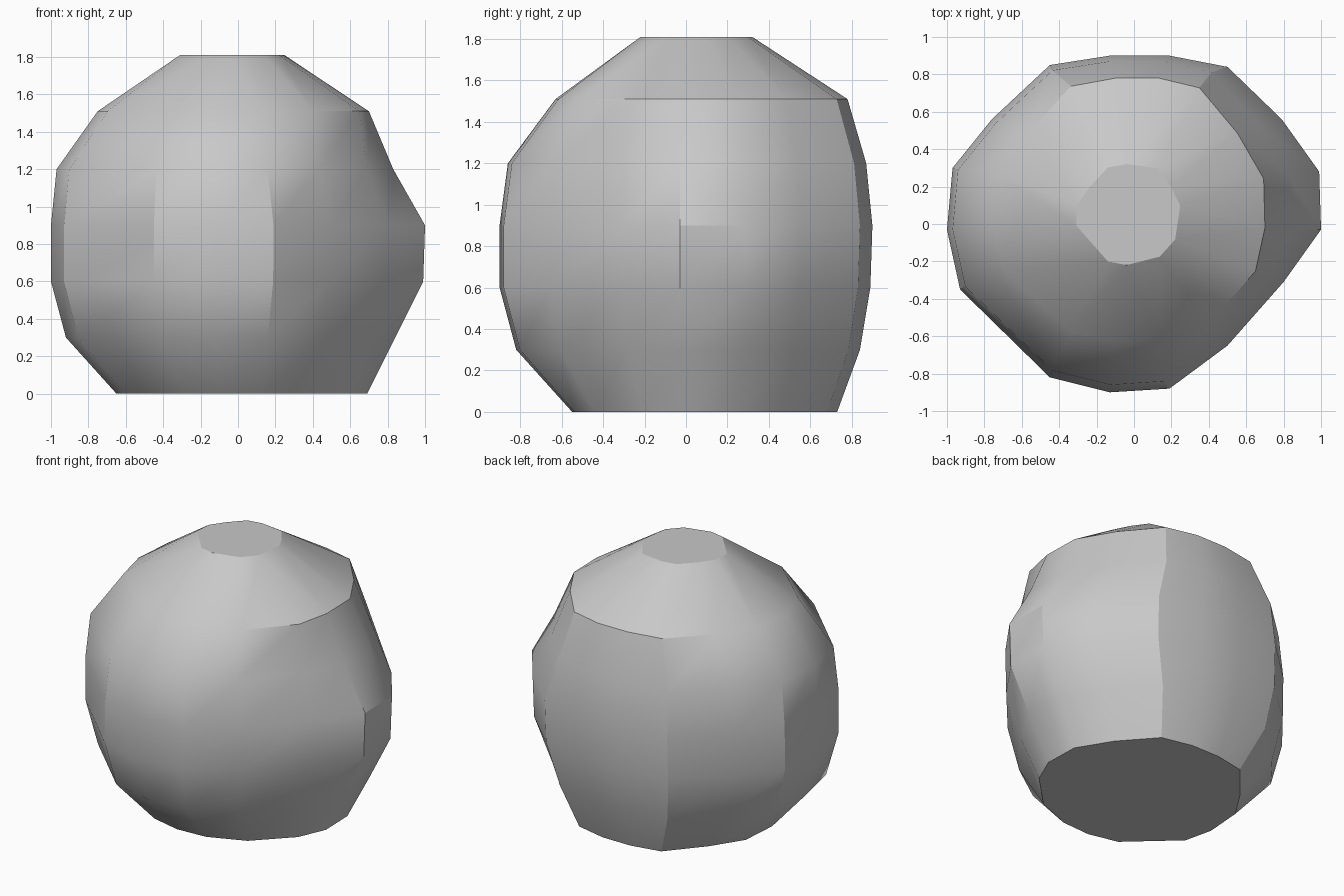
import bpy
import bmesh
from math import radians

default_cube = bpy.data.objects.get("Cube")
if default_cube:
    bpy.data.objects.remove(default_cube, do_unlink=True)

# Widest outline of the boulder, seen from above, counter-clockwise
OUTLINE = [
    (1, -.03), (.99, .28), (.79, .56), (.5, .84),
    (.19, .9), (-.13, .9), (-.45, .85), (-.76, .56),
    (-.97, .3), (-1, -.03), (-.93, -.35), (-.45, -.82),
    (-.13, -.9), (.19, -.88), (.5, -.65), (.8, -.31),
]

# Each layer: height, then reach to -x, +x, -y, +y, then corner fullness
LAYERS = [
    (0, .65, .69, .55, .73, 1.1),
    (.3, .92, .84, .82, .84, 1.03),
    (.6, 1, .99, .9, .89, 1),
    (.9, 1, 1, .9, .9, 1),
    (1.2, .97, .83, .86, .87, 1.04),
    (1.51, .75, .7, .63, .78, 1.16),
    (1.81, .31, .25, .22, .32, 1.1),
]


def layer_points(height, left, right, front, back, fullness):
    """Fit the outline to the reach of one layer."""
    for x, y in OUTLINE:
        full = fullness if x > .3 and y < -.2 else 1
        sx = right if x > 0 else left
        sy = (back if y > 0 else front) / .9
        yield (x * sx * full, y * sy * full, height)


def loft(bm, rings):
    """Join neighbouring rings with quads and close both ends."""
    for lower, upper in zip(rings, rings[1:]):
        for i in range(len(lower)):
            j = (i + 1) % len(lower)
            bm.faces.new((lower[i], lower[j], upper[j], upper[i]))
    bm.faces.new(reversed(rings[0]))
    bm.faces.new(rings[-1])


# Grey stone material
stone = bpy.data.materials.new("grey_stone")
stone.use_nodes = True
colour = (.58, .58, .58, 1)
stone.diffuse_color = colour
for node in stone.node_tree.nodes:
    if node.type == "BSDF_PRINCIPLED":
        node.inputs["Base Color"].default_value = colour

# Boulder body with flat top and base
bm = bmesh.new()
rings = [[bm.verts.new(p) for p in layer_points(*layer)] for layer in LAYERS]
loft(bm, rings)
# Merge the crowded corners of the small top facet
bmesh.ops.remove_doubles(bm, verts=rings[-1], dist=.09)
bmesh.ops.recalc_face_normals(bm, faces=bm.faces)
mesh = bpy.data.meshes.new("boulder")
bm.to_mesh(mesh)
bm.free()
mesh.materials.append(stone)

boulder = bpy.data.objects.new("boulder", mesh)
bpy.context.collection.objects.link(boulder)

# Soft facets that keep the strong ridges crisp
for other in bpy.context.selected_objects:
    other.select_set(False)
boulder.select_set(True)
bpy.context.view_layer.objects.active = boulder
bpy.ops.object.shade_smooth_by_angle(angle=radians(30))
